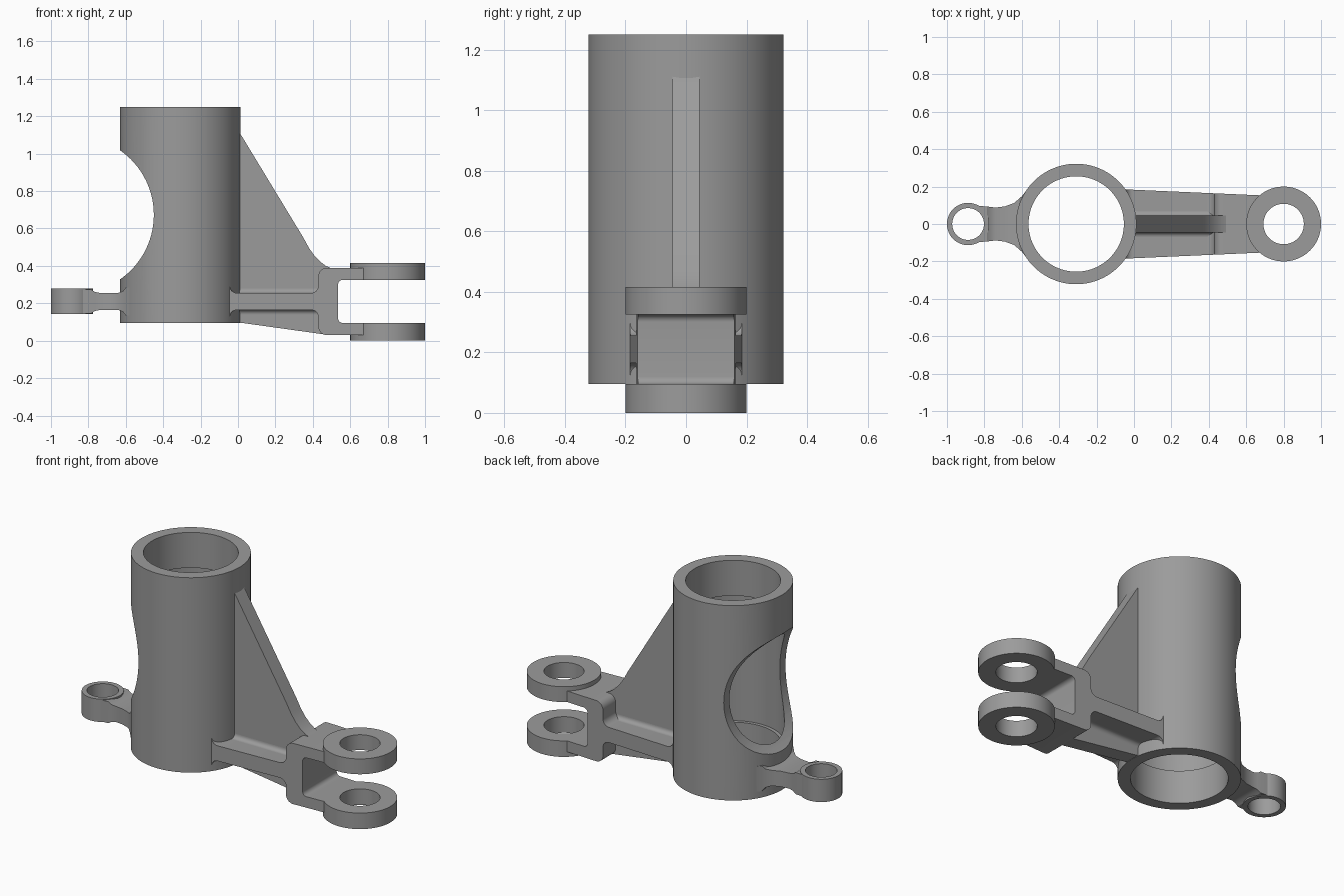
import bpy, bmesh
from math import cos, sin, pi, radians

if "Cube" in bpy.data.objects:
    bpy.data.objects.remove(bpy.data.objects["Cube"])

TUBE_X, LUG_X, FORK_X, MID_Z = -0.309, -0.887, 0.80, 0.21


def arc(cx, cy, r, a0, a1, n=8):
    return [(cx + r * cos(radians(a0 + (a1 - a0) * i / n)),
             cy + r * sin(radians(a0 + (a1 - a0) * i / n))) for i in range(n + 1)]


def finish(name, bm):
    bmesh.ops.remove_doubles(bm, verts=bm.verts, dist=1e-5)
    bmesh.ops.recalc_face_normals(bm, faces=bm.faces)
    me = bpy.data.meshes.new(name)
    bm.to_mesh(me)
    bm.free()
    ob = bpy.data.objects.new(name, me)
    bpy.context.collection.objects.link(ob)
    return ob


def prism(name, pts, plane, lo, hi):
    """Extrude a 2D outline across the given plane from lo to hi."""
    place = {'xy': lambda a, b, t: (a, b, t),
             'xz': lambda a, b, t: (a, t, b),
             'yz': lambda a, b, t: (t, a, b)}[plane]
    bm = bmesh.new()
    bot = [bm.verts.new(place(a, b, lo)) for a, b in pts]
    top = [bm.verts.new(place(a, b, hi)) for a, b in pts]
    bm.faces.new(bot)
    bm.faces.new(top[::-1])
    for i in range(len(pts)):
        j = (i + 1) % len(pts)
        bm.faces.new((bot[i], top[i], top[j], bot[j]))
    return finish(name, bm)


def lathe(name, profile, cx, n=96):
    """Revolve a closed (radius, z) outline about a vertical axis at x = cx."""
    bm = bmesh.new()
    rings = [[bm.verts.new((cx + r * cos(2 * pi * k / n), r * sin(2 * pi * k / n), z))
              for r, z in profile] for k in range(n)]
    m = len(profile)
    for k in range(n):
        a, b = rings[k], rings[(k + 1) % n]
        for i in range(m):
            bm.faces.new((a[i], b[i], b[(i + 1) % m], a[(i + 1) % m]))
    return finish(name, bm)


def ring(name, cx, r_in, r_out, z0, z1):
    return lathe(name, [(r_in, z0), (r_out, z0), (r_out, z1), (r_in, z1)], cx)


def disc(cx, cy, r, n=96):
    return arc(cx, cy, r, 0, 360, n)[:-1]


def cut(ob, cutter, op='DIFFERENCE'):
    cutter.hide_render = True
    mod = ob.modifiers.new('cut', 'BOOLEAN')
    mod.operation, mod.solver, mod.object = op, 'EXACT', cutter
    bpy.context.view_layer.objects.active = ob
    bpy.ops.object.modifier_apply(modifier=mod.name)
    bpy.data.objects.remove(cutter)


def mirrored(upper, mid=0.0):
    return [(a, mid + b) for a, b in upper] + [(a, mid - b) for a, b in upper[::-1]]


# Main tube with relieved bore and a round side scoop
tube = lathe('tube', [(0.255, 0.095), (0.322, 0.095), (0.322, 1.25), (0.255, 1.25),
                      (0.255, 1.04), (0.275, 1.04), (0.275, 0.29), (0.255, 0.29)], TUBE_X)
cut(tube, prism('scoop_cutter', disc(-0.87, 0.673, 0.42), 'xz', -0.6, 0.6))

# Small lug and its flared link to the tube
ring('small_lug', LUG_X, 0.085, 0.113, 0.143, 0.278)
link = prism('lug_link', mirrored([(-0.53, 0.2), (-0.565, 0.192), (-0.60, 0.148),
                                   (-0.64, 0.113), (-0.69, 0.094), (-0.74, 0.088),
                                   (-0.79, 0.094), (-0.85, 0.098)]), 'xy', 0.05, 0.4)
side = mirrored([(-0.9, 0.064), (-0.785, 0.064), (-0.765, 0.051), (-0.74, 0.046),
                 (-0.64, 0.046), (-0.615, 0.055), (-0.60, 0.075), (-0.5, 0.075)], MID_Z)
cut(link, prism('link_side_cutter', side, 'xz', -0.4, 0.4), 'INTERSECT')
cut(link, prism('lug_cutter', disc(LUG_X, 0, 0.1), 'xy', 0, 0.5))
cut(link, prism('bore_cutter', disc(TUBE_X, 0, 0.29), 'xy', 0, 0.5))

# Arm: flange, block and fork plates from one side outline, tapered in width
outline = ([(-0.09, 0.085)] + arc(-0.005, 0.085, 0.04, 180, 270)
           + arc(0.39, 0.085, 0.04, 270, 360) + arc(0.475, 0.135, 0.045, 180, 90)
           + [(0.75, 0.18), (0.75, 0.115)] + arc(0.56, 0.09, 0.025, 90, 180))
arm = prism('fork_arm', mirrored(outline, MID_Z), 'xz', -1, 1)
for v in arm.data.vertices:
    v.co.y *= 0.183 - 0.044 * v.co.x
cut(arm, prism('bore_cutter', disc(TUBE_X, 0, 0.29), 'xy', -0.1, 0.6))
cut(arm, prism('eye_cutter', disc(FORK_X, 0, 0.198), 'xy', -0.1, 0.6))

# Fork eyes
for name, z0, z1 in (('lower_fork_eye', 0, 0.095), ('upper_fork_eye', 0.325, 0.416)):
    ring(name, FORK_X, 0.108, 0.2, z0, z1)

# Upright gusset rib running above and below the flange
prism('gusset', [(-0.02, 1.16), (0.35, 0.55), (0.38, 0.495), (0.41, 0.453), (0.44, 0.422),
                 (0.47, 0.4), (0.50, 0.387), (0.50, 0.04), (0.46, 0.034), (-0.02, 0.101)],
      'xz', -0.045, 0.045)

# Fillets where the gusset meets the flange
fillet = [(0.04, 0.04), (0.07, 0.04)] + arc(0.07, 0.07, 0.025, 270, 180) + [(0.04, 0.07)]
for sy in (1, -1):
    for sz in (1, -1):
        prism('gusset_fillet', [(sy * y, MID_Z + sz * z) for y, z in fillet],
              'yz', -0.01, 0.45)

# Dark grey metal, smooth shading with crisp edges
metal = bpy.data.materials.new('dark_grey_metal')
metal.diffuse_color = (0.33, 0.33, 0.33, 1)
metal.use_nodes = True
metal.node_tree.nodes["Principled BSDF"].inputs["Base Color"].default_value = metal.diffuse_color
for ob in bpy.context.scene.objects:
    ob.data.materials.clear()
    ob.data.materials.append(metal)
    ob.select_set(True)
    bpy.context.view_layer.objects.active = ob
bpy.ops.object.shade_smooth_by_angle(angle=radians(30))
